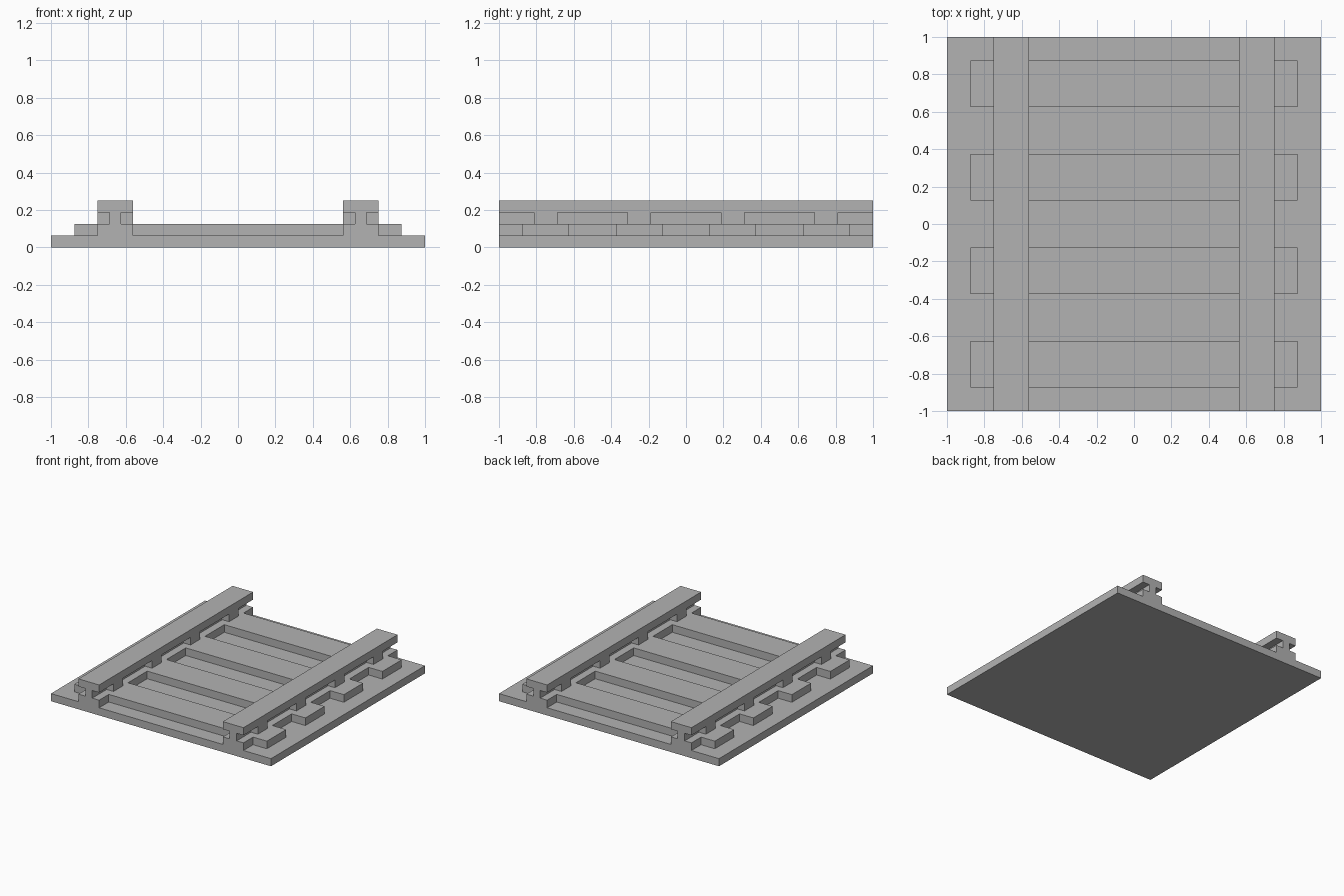
import bpy
import bmesh

U = 1 / 16  # module size: every part snaps to it

cube = bpy.data.objects.get("Cube")
if cube:
    bpy.data.objects.remove(cube, do_unlink=True)

grey = bpy.data.materials.new("plain_grey")
grey.use_nodes = True
colour = (0.448, 0.448, 0.448, 1)
grey.diffuse_color = colour
grey.node_tree.nodes["Principled BSDF"].inputs["Base Color"].default_value = colour


def extrude_profile(name, points, y0, y1):
    """Extrude an x-z outline, in modules, from y0 to y1."""
    bm = bmesh.new()
    face = bm.faces.new([bm.verts.new((x * U, y0 * U, z * U)) for x, z in points])
    result = bmesh.ops.extrude_face_region(bm, geom=[face])
    moved = [v for v in result["geom"] if isinstance(v, bmesh.types.BMVert)]
    bmesh.ops.translate(bm, verts=moved, vec=(0, (y1 - y0) * U, 0))
    bmesh.ops.recalc_face_normals(bm, faces=bm.faces[:])
    mesh = bpy.data.meshes.new(name)
    bm.to_mesh(mesh)
    bm.free()
    mesh.materials.append(grey)
    obj = bpy.data.objects.new(name, mesh)
    bpy.context.collection.objects.link(obj)
    return obj


def box(name, x0, x1, y0, y1, z0, z1):
    outline = [(x0, z0), (x1, z0), (x1, z1), (x0, z1)]
    return extrude_profile(name, outline, y0, y1)


# Ground slab
box("base_slab", -16, 16, -16, 16, 0, 1)

# Cross ties
tie_centres = (-12, -4, 4, 12)
for i, y in enumerate(tie_centres, 1):
    box(f"tie_{i}", -14, 14, y - 2, y + 2, 1, 2)

# Rails with foot, web and head, and clips under the head at each tie
half = [(1.5, 1), (1.5, 2), (0.5, 2), (0.5, 3), (1.5, 3), (1.5, 4)]
outline = half + [(-x, z) for x, z in reversed(half)]
for side, centre in (("left", 10.5), ("right", -10.5)):
    extrude_profile(f"{side}_rail", [(centre + x, z) for x, z in outline], -16, 16)
    for i, y in enumerate(tie_centres, 1):
        for label, x in (("a", centre - 1.5), ("b", centre + 0.5)):
            box(f"{side}_rail_clip_{i}{label}", x, x + 1, y - 1, y + 1, 2, 3)
